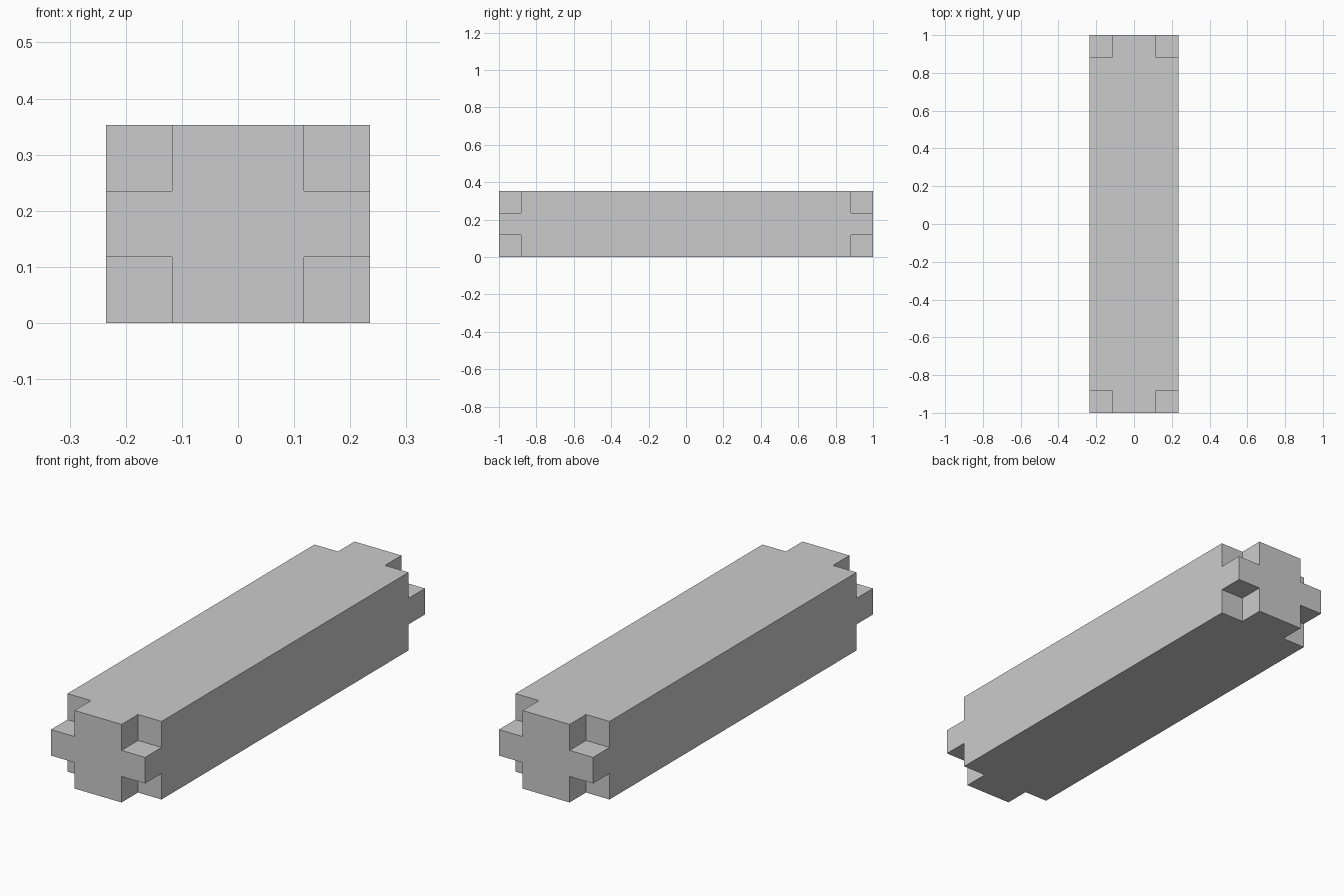
import bpy, bmesh
from itertools import product
from mathutils import Matrix, Vector

if "Cube" in bpy.data.objects:
    bpy.data.objects.remove(bpy.data.objects["Cube"])

U = 2 / 17                                   # grid unit: the beam is 4 x 17 x 3 units
SIZE = Vector((4 * U, 17 * U, 3 * U))
CENTRE = Vector((0, 0, SIZE.z / 2))


def box_object(name, boxes):
    """One mesh object made of (centre, size) boxes."""
    bm = bmesh.new()
    for centre, size in boxes:
        bmesh.ops.create_cube(bm, size=1, matrix=Matrix.Translation(centre) @ Matrix.Diagonal((*size, 1)))
    mesh = bpy.data.meshes.new(name)
    bm.to_mesh(mesh)
    bm.free()
    obj = bpy.data.objects.new(name, mesh)
    bpy.context.collection.objects.link(obj)
    return obj


# Main beam
beam = box_object("notched_beam", [(CENTRE, SIZE)])

# Cubes centred just outside each corner, cutting one unit deep
cut = 1.4 * U
corners = []
for signs in product((-1, 1), repeat=3):
    offset = Vector(s * (SIZE[i] / 2 - U + cut / 2) for i, s in enumerate(signs))
    corners.append((CENTRE + offset, (cut, cut, cut)))
cutter = box_object("corner_cutter", corners)
cutter.hide_render = True

# Notch all eight corners, then discard the cutter
mod = beam.modifiers.new("corner_notches", 'BOOLEAN')
mod.operation = 'DIFFERENCE'
mod.solver = 'EXACT'
mod.object = cutter
bpy.context.view_layer.objects.active = beam
bpy.ops.object.modifier_apply(modifier=mod.name)
bpy.data.objects.remove(cutter)
